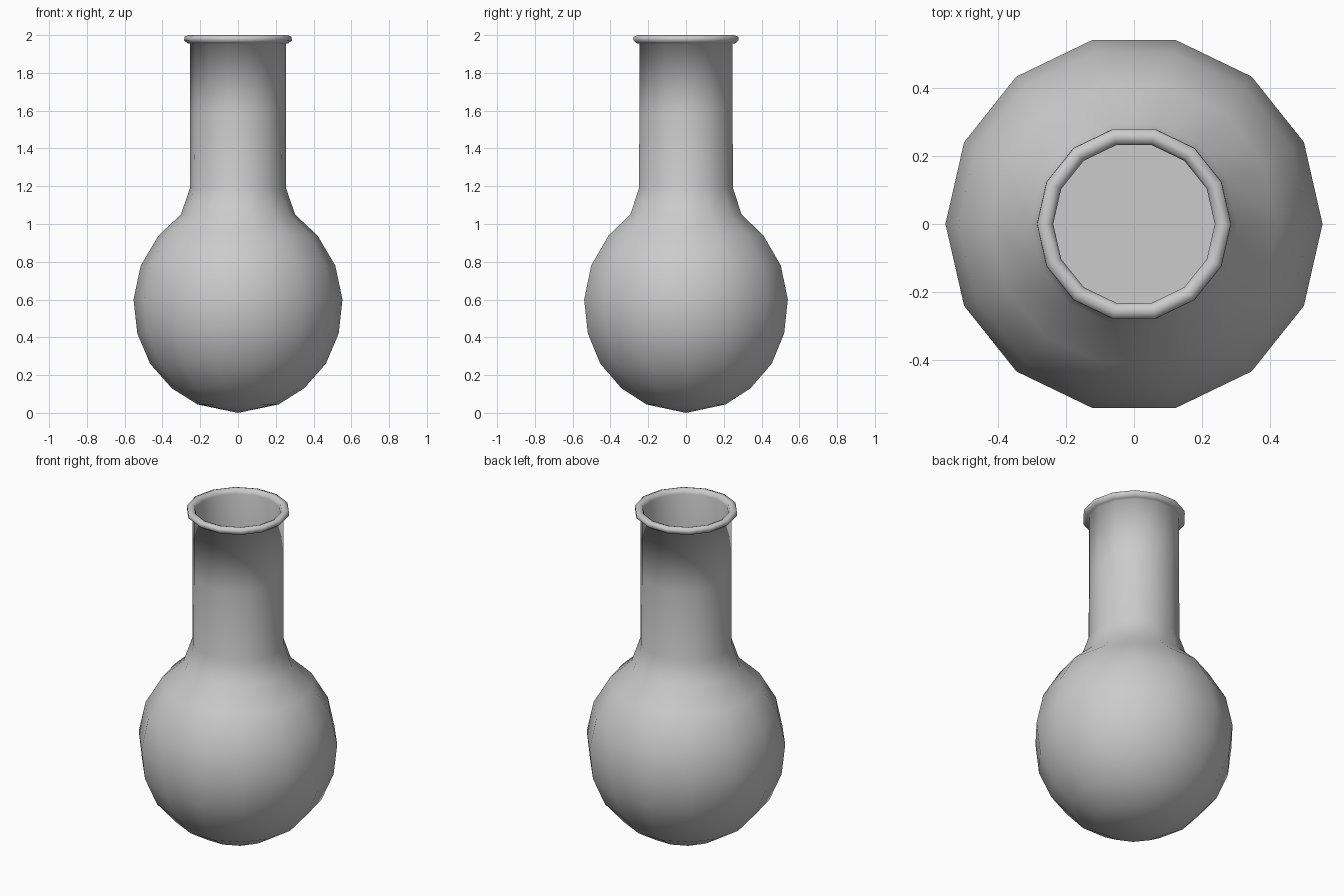
import bpy, bmesh, math

if "Cube" in bpy.data.objects:
    bpy.data.objects.remove(bpy.data.objects["Cube"])

SIDES = 14


def lathe(name, profile, smooth=True):
    """Revolve an (r, z) profile around z; points with r = 0 become poles."""
    bm = bmesh.new()
    rings = []
    for r, z in profile:
        if r == 0:
            rings.append([bm.verts.new((0, 0, z))] * SIDES)
        else:
            rings.append([bm.verts.new((r * math.cos(math.tau * i / SIDES),
                                        r * math.sin(math.tau * i / SIDES), z))
                          for i in range(SIDES)])
    for a, b in zip(rings, rings[1:]):
        for i in range(SIDES):
            j = (i + 1) % SIDES
            corners = list(dict.fromkeys((a[i], a[j], b[j], b[i])))
            bm.faces.new(corners).smooth = smooth
    bmesh.ops.recalc_face_normals(bm, faces=bm.faces)
    mesh = bpy.data.meshes.new(name)
    bm.to_mesh(mesh)
    bm.free()
    obj = bpy.data.objects.new(name, mesh)
    bpy.context.collection.objects.link(obj)
    return obj


# Round bulb and straight neck, outside wall going up
outer = [(0, 0), (0.215, 0.045), (0.35, 0.13), (0.465, 0.26), (0.533, 0.42),
         (0.553, 0.6), (0.515, 0.78), (0.42, 0.94), (0.302, 1.05),
         (0.255, 1.19), (0.253, 1.6), (0.253, 1.955)]
# Rolled lip
lip = [(0.268, 1.957), (0.285, 1.972), (0.284, 1.991), (0.262, 2.0),
       (0.243, 1.992), (0.237, 1.972)]
# Inside wall going back down
inner = [(0.237, 1.6), (0.239, 1.19), (0.287, 1.04), (0.405, 0.93),
         (0.5, 0.775), (0.538, 0.6), (0.518, 0.425), (0.452, 0.27),
         (0.34, 0.145), (0.21, 0.06), (0, 0.015)]
lathe("flask_glass", outer + lip + inner)

# Level contents in the bulb, with a flat surface
lathe("liquid", [(0, 0.02), (0.205, 0.065), (0.335, 0.15), (0.447, 0.275),
                 (0.513, 0.43), (0.533, 0.6), (0, 0.6)], smooth=False)
